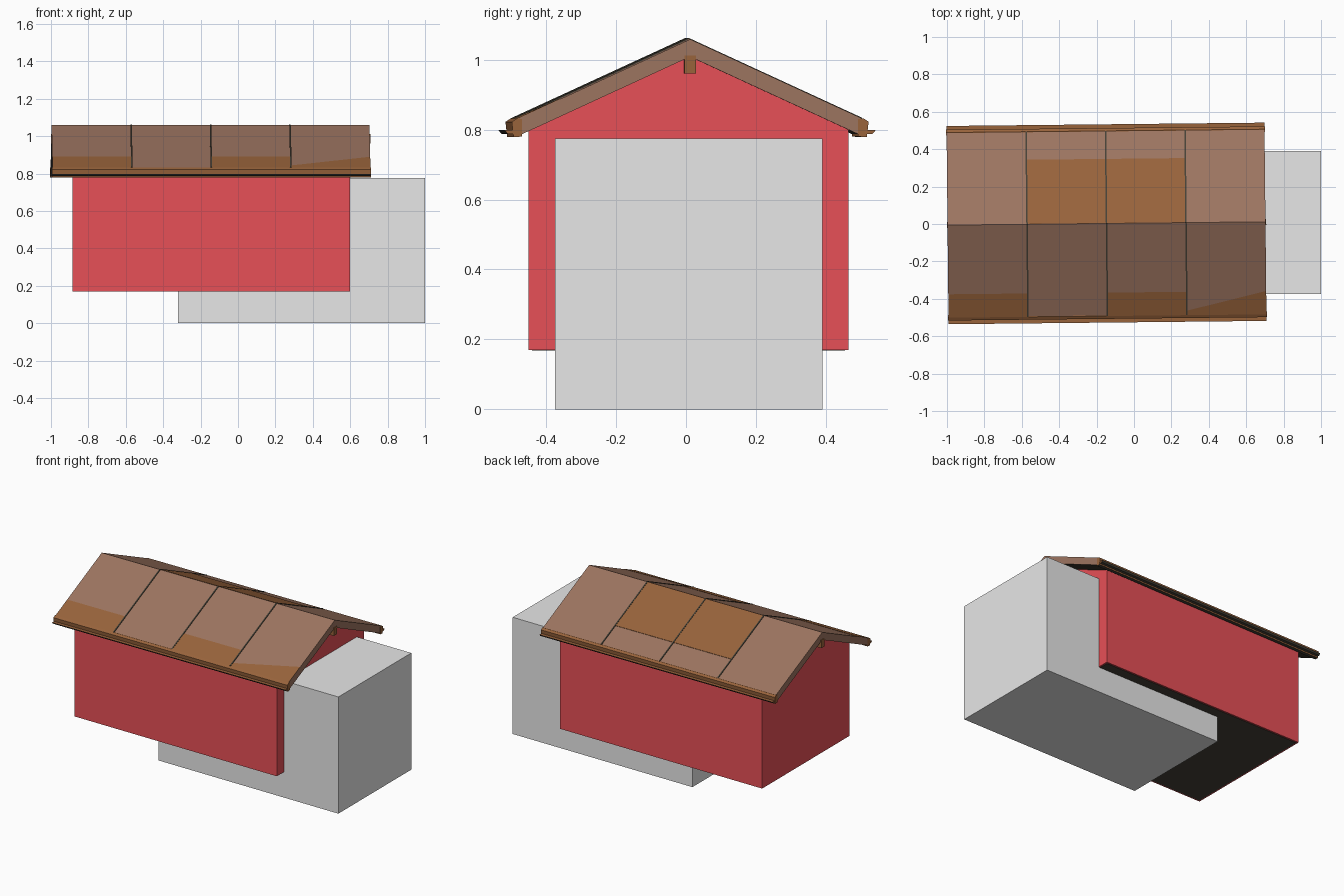
import bpy, bmesh
from mathutils import Matrix

cube = bpy.data.objects.get("Cube")
if cube:
    bpy.data.objects.remove(cube, do_unlink=True)


def material(name, rgb):
    m = bpy.data.materials.new(name)
    m.use_nodes = True
    m.diffuse_color = (*rgb, 1)
    bsdf = next(n for n in m.node_tree.nodes if n.type == 'BSDF_PRINCIPLED')
    bsdf.inputs["Base Color"].default_value = (*rgb, 1)
    return m


RED = material("barn red", (0.8, 0.08, 0.095))
GREY = material("light grey", (0.8, 0.8, 0.8))
TILE = material("roof brown", (0.335, 0.176, 0.117))
WOOD = material("warm wood", (0.315, 0.125, 0.044))
DARK = material("dark underside", (0.06, 0.053, 0.038))

# The roof sits very slightly turned on the walls
ROOF = Matrix.Translation((-0.147, 0.003, 0)) @ Matrix.Rotation(0.0105, 4, 'Z')


def prism(name, profile, x0, x1, mats, place=None, x_skew=None):
    """Extrude a (y, z) profile along x; downward faces take the second material."""
    bm = bmesh.new()
    a = [bm.verts.new((x0, y, z)) for y, z in profile]
    b = [bm.verts.new((x1, y, z)) for y, z in (x_skew or profile)]
    bm.faces.new(a)
    bm.faces.new(b[::-1])
    n = len(a)
    for i in range(n):
        j = (i + 1) % n
        bm.faces.new((a[i], b[i], b[j], a[j]))
    bmesh.ops.recalc_face_normals(bm, faces=bm.faces)
    if place:
        bm.transform(place)
    bm.normal_update()
    if len(mats) > 1:
        for f in bm.faces:
            f.material_index = int(f.normal.z < -0.5)
    mesh = bpy.data.meshes.new(name)
    bm.to_mesh(mesh)
    bm.free()
    for m in mats:
        mesh.materials.append(m)
    ob = bpy.data.objects.new(name, mesh)
    bpy.context.scene.collection.objects.link(ob)
    return ob


def rect(y0, y1, z0, z1):
    return [(y0, z0), (y1, z0), (y1, z1), (y0, z1)]


# Grey block and red gabled house with a dark floor
prism("grey_block", rect(-0.375, 0.39, 0, 0.775), -0.32, 1.0, [GREY])
prism("house_walls", [(-0.45, 0.17), (0.465, 0.17), (0.465, 0.8),
                      (0.007, 1.015), (-0.45, 0.8)], -0.885, 0.6, [RED])
prism("floor", rect(-0.44, 0.455, 0.168, 0.18), -0.875, 0.59, [DARK])

# Roof slab
HALF, SPAN, RIDGE, EAVE, THICK = 0.85, 0.495, 1.058, 0.83, 0.05


def top(y):
    return RIDGE - (RIDGE - EAVE) * abs(y) / SPAN


def strip(y0, y1, lift):
    """Thin sloping section lying on the roof between two distances from the ridge."""
    return [(y0, top(y0) - 0.002), (y1, top(y1) - 0.002),
            (y1, top(y1) + lift), (y0, top(y0) + lift)]


prism("roof_slab", [(-SPAN, EAVE), (0, RIDGE), (SPAN, EAVE), (SPAN, EAVE - THICK),
                    (0, RIDGE - THICK), (-SPAN, EAVE - THICK)],
      -HALF, HALF, [TILE, DARK], ROOF)

# Four panels a side, parted by battens
PANEL = HALF / 2
joints = [-HALF + PANEL * i for i in range(5)]
for side, label in ((-1, "front"), (1, "back")):
    for i, x in enumerate(joints[1:-1]):
        prism(f"{label}_batten_{i + 1}", strip(0, side * SPAN, 0.004),
              x - 0.004, x + 0.004, [DARK], ROOF)

    # Eave board and small gutter lip
    prism(f"{label}_eave_board",
          [(side * y, z) for y, z in ((0.48, 0.78), (0.505, 0.778),
                                      (0.51, 0.822), (0.495, 0.832), (0.48, 0.83))],
          -HALF - 0.003, HALF + 0.003, [WOOD, DARK], ROOF)
    prism(f"{label}_gutter_lip",
          [(side * y, z) for y, z in ((0.5, 0.786), (0.522, 0.788),
                                      (0.53, 0.798), (0.5, 0.798))],
          -HALF, HALF, [WOOD, DARK], ROOF)

# Warm coloured patches on some panels
for i in (0, 2):
    prism(f"front_patch_{i + 1}", strip(-0.37, -SPAN, 0.002),
          joints[i] + 0.004, joints[i + 1] - 0.004, [WOOD], ROOF)
prism("front_patch_4", strip(-0.47, -SPAN, 0.002), joints[3] + 0.004, joints[4],
      [WOOD], ROOF, strip(-0.37, -SPAN, 0.002))
for i in (1, 2):
    prism(f"back_patch_{i + 1}", strip(0.002, 0.345, 0.002),
          joints[i] + 0.004, joints[i + 1] - 0.004, [WOOD], ROOF)

# Ridge beam showing under both gables
prism("ridge_beam", rect(-0.016, 0.016, 0.96, 1.012), -HALF - 0.004, HALF + 0.004,
      [WOOD], ROOF)
